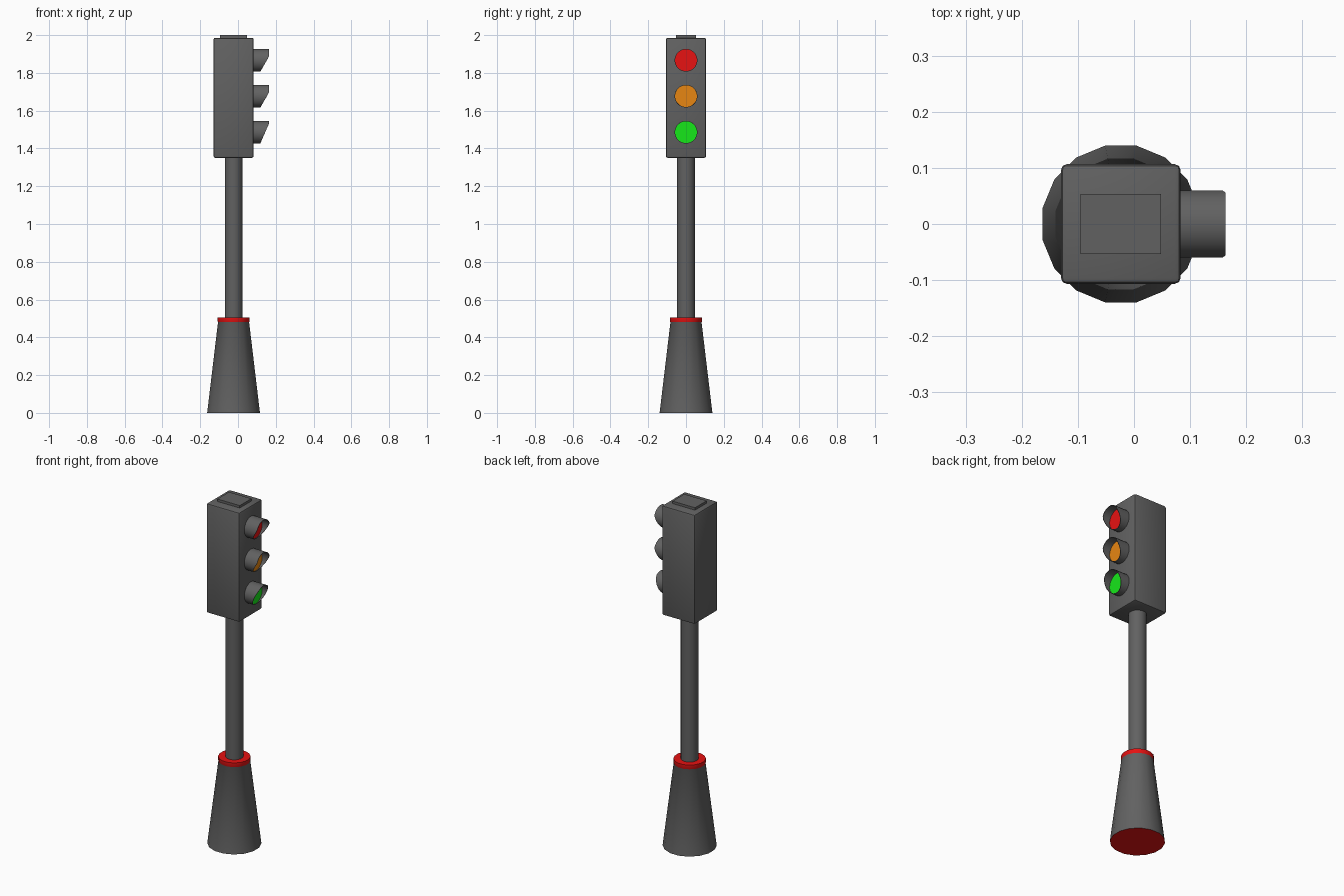
import bpy, bmesh, math
from mathutils import Vector

if "Cube" in bpy.data.objects:
    bpy.data.objects.remove(bpy.data.objects["Cube"])

AX = -0.0235          # x of the vertical pole axis
SIDES = 16
FACE = 0.083          # x of the lamp face of the housing


def material(name, rgb):
    m = bpy.data.materials.new(name)
    m.diffuse_color = (*rgb, 1)
    m.use_nodes = True
    m.node_tree.nodes["Principled BSDF"].inputs["Base Color"].default_value = m.diffuse_color
    return m


GREY = material("dark_grey", (0.12, 0.12, 0.12))
RED = material("red", (0.8, 0.006, 0.006))
AMBER = material("amber", (0.8, 0.24, 0.006))
GREEN = material("green", (0.008, 0.8, 0.01))


def finish(bm, name, mats, smooth=True):
    bmesh.ops.recalc_face_normals(bm, faces=bm.faces)
    me = bpy.data.meshes.new(name)
    bm.to_mesh(me)
    bm.free()
    for m in mats:
        me.materials.append(m)
    ob = bpy.data.objects.new(name, me)
    bpy.context.collection.objects.link(ob)
    if smooth:
        bpy.ops.object.select_all(action='DESELECT')
        ob.select_set(True)
        bpy.context.view_layer.objects.active = ob
        bpy.ops.object.shade_smooth_by_angle(angle=math.radians(35))
    return ob


def skin(bm, rings, closed=False):
    """Join rings of points with quads."""
    rows = [[bm.verts.new(p) for p in r] for r in rings]
    pairs = list(zip(rows, rows[1:])) + ([(rows[-1], rows[0])] if closed else [])
    for a, b in pairs:
        for i in range(len(a)):
            j = (i + 1) % len(a)
            bm.faces.new((a[i], a[j], b[j], b[i]))
    return rows


def upright(name, profile, mats, rule=None):
    """Capped round part about the pole axis from (radius, z) pairs."""
    bm = bmesh.new()
    angs = [(i + 0.5) * math.tau / SIDES for i in range(SIDES)]
    rows = skin(bm, [[(AX + r * math.cos(a), r * math.sin(a), z) for a in angs]
                     for r, z in profile])
    bm.faces.new(rows[0])
    bm.faces.new(rows[-1])
    if rule:
        for f in bm.faces:
            f.material_index = rule(f.calc_center_median().z)
    return finish(bm, name, mats)


def box(name, size, z0, z1, bevel=0.0):
    bm = bmesh.new()
    bmesh.ops.create_cube(bm, size=1)
    for v in bm.verts:
        v.co = Vector((AX + v.co.x * size[0], v.co.y * size[1],
                       (z0 + z1) / 2 + v.co.z * (z1 - z0)))
    if bevel:
        bmesh.ops.bevel(bm, geom=bm.edges[:], offset=bevel, segments=2,
                        profile=0.5, affect='EDGES')
    return finish(bm, name, [GREY])


# Tapered base with red collar and red underside
upright("base", [(0.1425, 0), (0.084, 0.48), (0.0855, 0.483), (0.0855, 0.505)],
        [GREY, RED], lambda z: 1 if z > 0.481 or z < 0.001 else 0)

# Pole
upright("pole", [(0.0475, 0.49), (0.0475, 1.36)], [GREY])

# Signal housing and top cap
box("housing", (0.213, 0.213), 1.35, 1.986, 0.010)
box("top_cap", (0.144, 0.107), 1.97, 2.0)


def reach(s, slope):
    """Front edge of the hood by height s (-1 bottom, 1 top)."""
    t = min(1, max(0, (s + 1) / slope))
    return 0.118 + (0.1635 - 0.118) * t


# Lamps: hood tube with cut-away lower front, plus coloured lens
for name, z, mat, slope in (("red", 1.867, RED, 1.3), ("amber", 1.677, AMBER, 1.3),
                            ("green", 1.486, GREEN, 1.75)):
    angs = [(i + 0.5) * math.tau / 24 for i in range(24)]

    def ring(r, front):
        return [(reach(math.sin(a), slope) if front else 0.075,
                 r * math.cos(a), z + r * math.sin(a)) for a in angs]

    bm = bmesh.new()
    skin(bm, [ring(0.0605, False), ring(0.0605, True),
              ring(0.058, True), ring(0.058, False)], closed=True)
    finish(bm, name + "_hood", [GREY])

    bm = bmesh.new()
    rows = skin(bm, [[(x, 0.0582 * math.cos(a), z + 0.0582 * math.sin(a))
                      for a in angs] for x in (0.108, 0.115)])
    bm.faces.new(rows[0])
    bm.faces.new(rows[1])
    finish(bm, name + "_lens", [mat])
